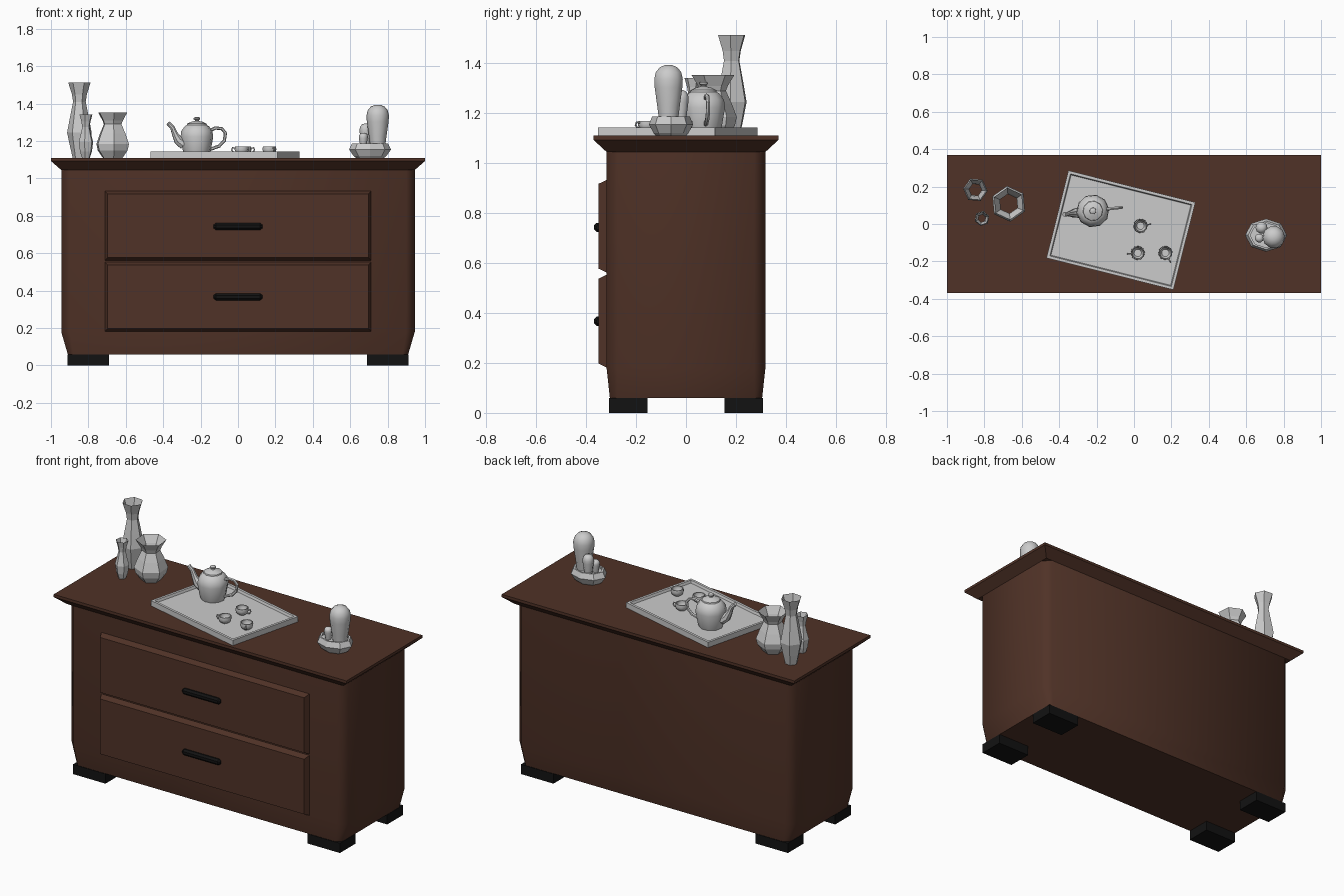
import bpy
from math import cos, sin, pi, radians
from mathutils import Vector

if "Cube" in bpy.data.objects:
    bpy.data.objects.remove(bpy.data.objects["Cube"])


def material(name, rgb):
    m = bpy.data.materials.new(name)
    m.diffuse_color = (*rgb, 1)
    m.use_nodes = True
    m.node_tree.nodes["Principled BSDF"].inputs["Base Color"].default_value = m.diffuse_color
    return m


WOOD = material("dark_wood", (0.08, 0.032, 0.02))
BLACK = material("black", (0.006, 0.006, 0.006))


def loft(name, rings, loc=(0, 0, 0), rot=0.0, mat=None, caps=(True, True), smooth=None):
    """Skin a list of equal-length point rings; rot in degrees about z."""
    n = len(rings[0])
    verts = [p for r in rings for p in r]
    faces = [(i * n + j, i * n + (j + 1) % n, (i + 1) * n + (j + 1) % n, (i + 1) * n + j)
             for i in range(len(rings) - 1) for j in range(n)]
    if caps[0]:
        faces.append(tuple(reversed(range(n))))
    if caps[1]:
        faces.append(tuple(range(len(verts) - n, len(verts))))
    me = bpy.data.meshes.new(name)
    me.from_pydata(verts, [], faces)
    if mat:
        me.materials.append(mat)
    if smooth:
        me.shade_smooth()
        me.set_sharp_from_angle(angle=radians(smooth))
    ob = bpy.data.objects.new(name, me)
    ob.location = loc
    ob.rotation_euler.z = radians(rot)
    bpy.context.collection.objects.link(ob)
    return ob


def lathe(name, profile, n, loc, rot=0, sy=1.0, caps=(True, True), smooth=None):
    """Turn (radius, z) points into an n-sided vessel."""
    rings = [[(r * cos(2 * pi * j / n), sy * r * sin(2 * pi * j / n), z) for j in range(n)]
             for r, z in profile]
    return loft(name, rings, loc, rot, caps=caps, smooth=smooth)


def tube(name, path, radii, n, loc, rot=0, mat=None, smooth=None):
    """Sweep an n-gon along an (x, z) path."""
    pts = [Vector((x, 0, z)) for x, z in path]
    rings = []
    for i, p in enumerate(pts):
        t = (pts[min(i + 1, len(pts) - 1)] - pts[max(i - 1, 0)]).normalized()
        side = Vector((0, 1, 0))
        up = t.cross(side)
        rings.append([p + radii[i] * (side * cos(2 * pi * (j + .5) / n) + up * sin(2 * pi * (j + .5) / n))
                      for j in range(n)])
    return loft(name, rings, loc, rot, mat, smooth=smooth)


def rect(x, y, z, c=0.0):
    """Rectangle ring, with chamfered corners when c > 0."""
    if not c:
        return [(-x, -y, z), (x, -y, z), (x, y, z), (-x, y, z)]
    return [(-x + c, -y, z), (x - c, -y, z), (x, -y + c, z), (x, y - c, z),
            (x - c, y, z), (-x + c, y, z), (-x, y - c, z), (-x, -y + c, z)]


# Cabinet carcass, top and feet
loft("cabinet_body", [rect(.91, .305, .06, .03), rect(.945, .318, .18, .045), rect(.945, .318, 1.05, .045)],
     mat=WOOD, smooth=50)
loft("cabinet_top", [rect(.945, .318, 1.045), rect(1, .37, 1.093), rect(1, .37, 1.11)], mat=WOOD)
for sx in (-1, 1):
    for sy in (-1, 1):
        loft("foot", [rect(.111, .077, 0), rect(.111, .077, .06)], (sx * .801, sy * .231, 0), mat=BLACK)

# Drawers with bevelled fronts and bar handles
for z, hz in ((.7475, .743), (.3675, .367)):
    d = loft("drawer_front", [rect(.712, .187, 0), rect(.697, .17, .035)], (0, -.315, z), mat=WOOD)
    d.rotation_euler.x = pi / 2
    tube("drawer_handle", [(-.13, 0), (-.118, 0), (.118, 0), (.13, 0)], [.01, .02, .02, .01], 8,
         (0, -.35, hz), mat=BLACK, smooth=30)

# Tray with raised rim
loft("tray", [rect(.35, .241, 0), rect(.35, .241, .033), rect(.335, .226, .033), rect(.33, .221, .018)],
     (-.07, -.033, 1.11), -14.1)

# Teapot
TP, TR = (-.22, .07, 1.128), 7
lathe("teapot_body", [(.068, 0), (.076, .025), (.088, .095), (.084, .125), (.066, .15), (.05, .16)],
      10, TP, TR, smooth=40)
lathe("teapot_lid", [(.054, .158), (.052, .165), (.03, .175), (.012, .179), (.01, .183), (.018, .189),
                     (.017, .196), (.008, .201)], 10, TP, TR, smooth=40)
tube("teapot_spout", [(-.07, .055), (-.1, .075), (-.118, .11), (-.132, .145), (-.155, .168)],
     [.03, .025, .017, .013, .012], 8, TP, TR, smooth=40)
tube("teapot_handle", [(.07, .128), (.1, .142), (.135, .138), (.154, .115), (.148, .075), (.12, .045), (.072, .028)],
     [.009] * 7, 6, TP, TR, smooth=40)

# Cups
for x, y, a in ((.035, -.01, 10), (.02, -.155, 185), (.168, -.155, -60)):
    loc = (x, y, 1.128)
    lathe("cup", [(.02, 0), (.032, .01), (.038, .026), (.036, .042), (.031, .042), (.032, .026), (.02, .008)],
          10, loc, a, smooth=40)
    tube("cup_handle", [(.033, .034), (.05, .036), (.054, .025), (.046, .014), (.03, .012)],
         [.004] * 5, 5, loc, a)

# Six-sided vases, open at the top with a small hole in the base
VASES = (
    ("tall_vase", (-.848, .183), -5, [(.02, 0), (.036, 0), (.05, .06), (.066, .135), (.05, .22), (.034, .3),
                                      (.04, .34), (.06, .403)]),
    ("wide_vase", (-.67, .108), 95, [(.026, 0), (.058, 0), (.088, .04), (.096, .075), (.075, .13), (.052, .18),
                                     (.06, .2), (.086, .243)]),
    ("small_vase", (-.813, .03), 20, [(.01, 0), (.022, 0), (.034, .035), (.041, .085), (.03, .125), (.021, .165),
                                      (.026, .195), (.037, .232)]),
)
for name, (x, y), a, prof in VASES:
    lathe(name, prof, 6, (x, y, 1.11), a, caps=(False, False))

# Potted cactus cluster
lathe("cactus_pot", [(.075, 0), (.088, .01), (.112, .045), (.096, .077), (.084, .077), (.09, .06)],
      8, (.706, -.06, 1.11), 0, sy=.79)
CACTUS = [(.66, 0), (.78, .25), (.97, .6), (1, .75), (.9, .87), (.62, .96), (.25, 1)]
for name, x, y, r, h in (("large_cactus", .747, -.07, .06, .225), ("medium_cactus", .682, -.02, .032, .125),
                         ("small_cactus", .67, -.075, .024, .075)):
    lathe(name, [(r * a, h * b) for a, b in CACTUS], 10, (x, y, 1.168), smooth=45)
